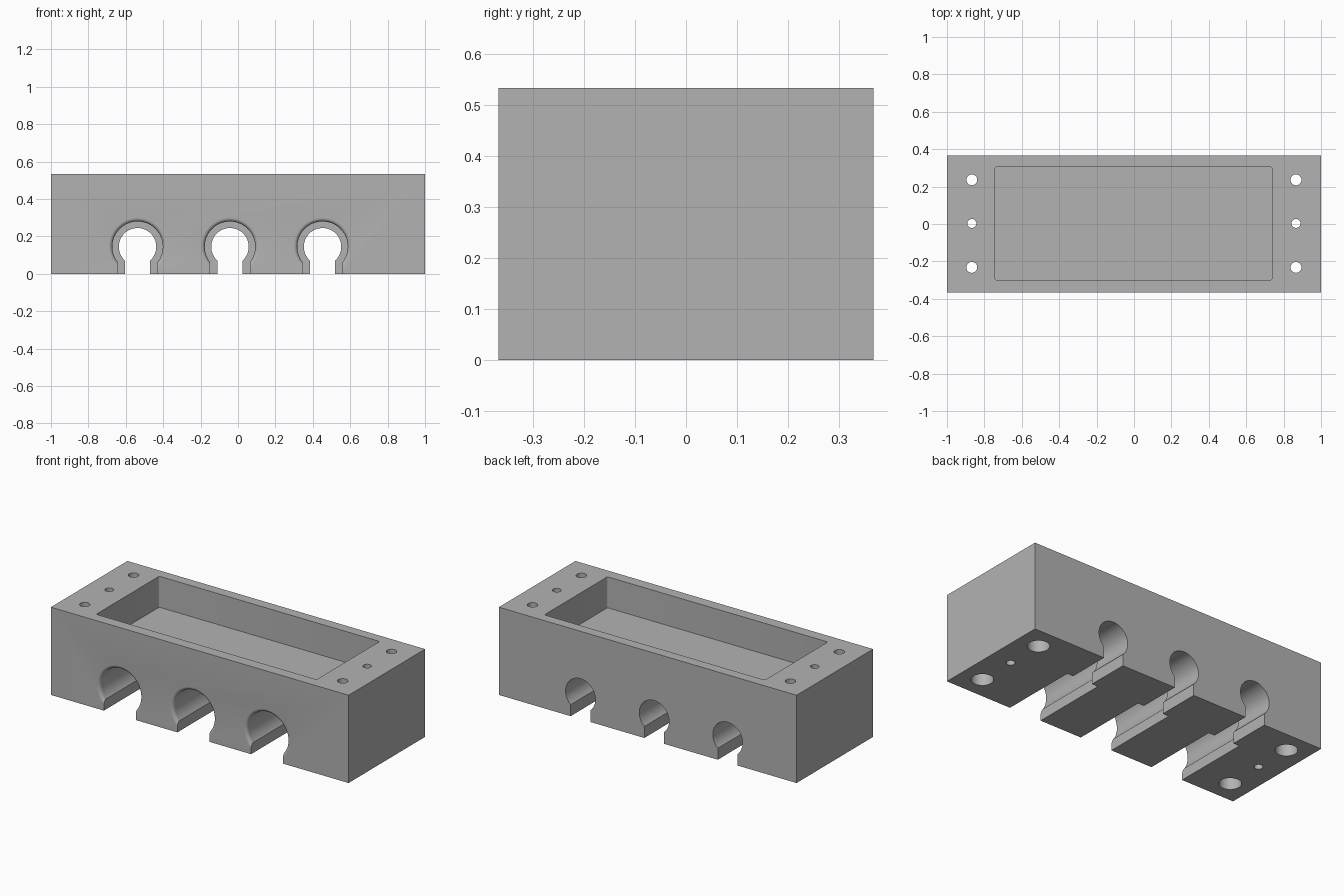
import bpy, bmesh, math
from mathutils import Matrix

cube = bpy.data.objects.get("Cube")
if cube:
    bpy.data.objects.remove(cube, do_unlink=True)

W, D, H = 1.0, 0.367, 0.533          # half width, half depth, height

grey = bpy.data.materials.new("plain grey")
grey.use_nodes = True
grey.diffuse_color = (0.45, 0.45, 0.45, 1)
grey.node_tree.nodes["Principled BSDF"].inputs["Base Color"].default_value = (0.45, 0.45, 0.45, 1)


def make(name, bm):
    bmesh.ops.recalc_face_normals(bm, faces=bm.faces)
    mesh = bpy.data.meshes.new(name)
    bm.to_mesh(mesh)
    bm.free()
    mesh.materials.append(grey)
    obj = bpy.data.objects.new(name, mesh)
    bpy.context.collection.objects.link(obj)
    return obj


def box(name, x0, x1, y0, y1, z0, z1, corner=0):
    bm = bmesh.new()
    bmesh.ops.create_cube(bm, size=1)
    for v in bm.verts:
        v.co = ((x0, x1)[v.co.x > 0], (y0, y1)[v.co.y > 0], (z0, z1)[v.co.z > 0])
    if corner:
        upright = [e for e in bm.edges if abs(e.verts[0].co.z - e.verts[1].co.z) > 0.01]
        bmesh.ops.bevel(bm, geom=upright, offset=corner, segments=4, affect='EDGES', profile=0.5)
    return make(name, bm)


def turned(name, rings, place, sides=64):
    """Solid of revolution about z from (height, radius) rings, then placed."""
    bm = bmesh.new()
    loops = [[bm.verts.new((r * math.cos(math.tau * i / sides), r * math.sin(math.tau * i / sides), h))
              for i in range(sides)] for h, r in rings]
    for a, b in zip(loops, loops[1:]):
        for i in range(sides):
            j = (i + 1) % sides
            bm.faces.new((a[i], a[j], b[j], b[i]))
    bm.faces.new(loops[0])
    bm.faces.new(loops[-1])
    bm.transform(place)
    return make(name, bm)


block = box("block", -W, W, -D, D, 0, H)


def cut(cutter):
    cutter.hide_render = True
    mod = block.modifiers.new("cut", 'BOOLEAN')
    mod.operation = 'DIFFERENCE'
    mod.solver = 'EXACT'
    mod.object = cutter
    bpy.context.view_layer.objects.active = block
    bpy.ops.object.modifier_apply(modifier=mod.name)
    bpy.data.objects.remove(cutter, do_unlink=True)


# Open tray in the top
cut(box("tray_cutter", -0.743, 0.738, -0.3, 0.305, 0.345, H + 0.1, 0.01))

# Stepped keyhole channels, open at the bottom, with a rounded front lip
step, wide, lip, axis_z = 0.11, 0.135, 0.02, 0.145
front_rings = [(-step, wide)]
for k in range(9):
    a = math.pi / 2 * k / 8
    front_rings.append((D - lip + lip * math.sin(a), wide + lip * (1 - math.cos(a))))
front_rings.append((D + 0.05, wide + lip))
for x in (-0.537, -0.043, 0.452):
    # turned height runs toward the front
    place = Matrix.Translation((x, 0, axis_z)) @ Matrix.Rotation(math.pi / 2, 4, 'X')
    cut(turned("narrow_bore", [(-D - 0.1, 0.1), (D + 0.1, 0.1)], place))
    cut(turned("wide_bore", front_rings, place))
    cut(box("narrow_neck", x - 0.066, x + 0.066, -D - 0.1, D + 0.1, -0.1, axis_z))
    cut(box("wide_neck", x - 0.107, x + 0.107, -D - 0.1, step, -0.1, axis_z))

# Screw holes at both ends, outer ones counterbored from below
for x in (-0.867, 0.866):
    for y in (-0.232, 0.003, 0.236):
        place = Matrix.Translation((x, y, 0))
        if abs(y) < 0.1:
            rings = [(-0.1, 0.024), (H + 0.1, 0.024)]
        else:
            rings = [(-0.1, 0.061), (0.2, 0.061), (0.2, 0.029), (H + 0.1, 0.029)]
        cut(turned("screw_hole", rings, place, 32))

# Smooth the bores, keep edges crisp
bpy.ops.object.select_all(action='DESELECT')
block.select_set(True)
bpy.context.view_layer.objects.active = block
bpy.ops.object.shade_smooth_by_angle(angle=math.radians(30))
